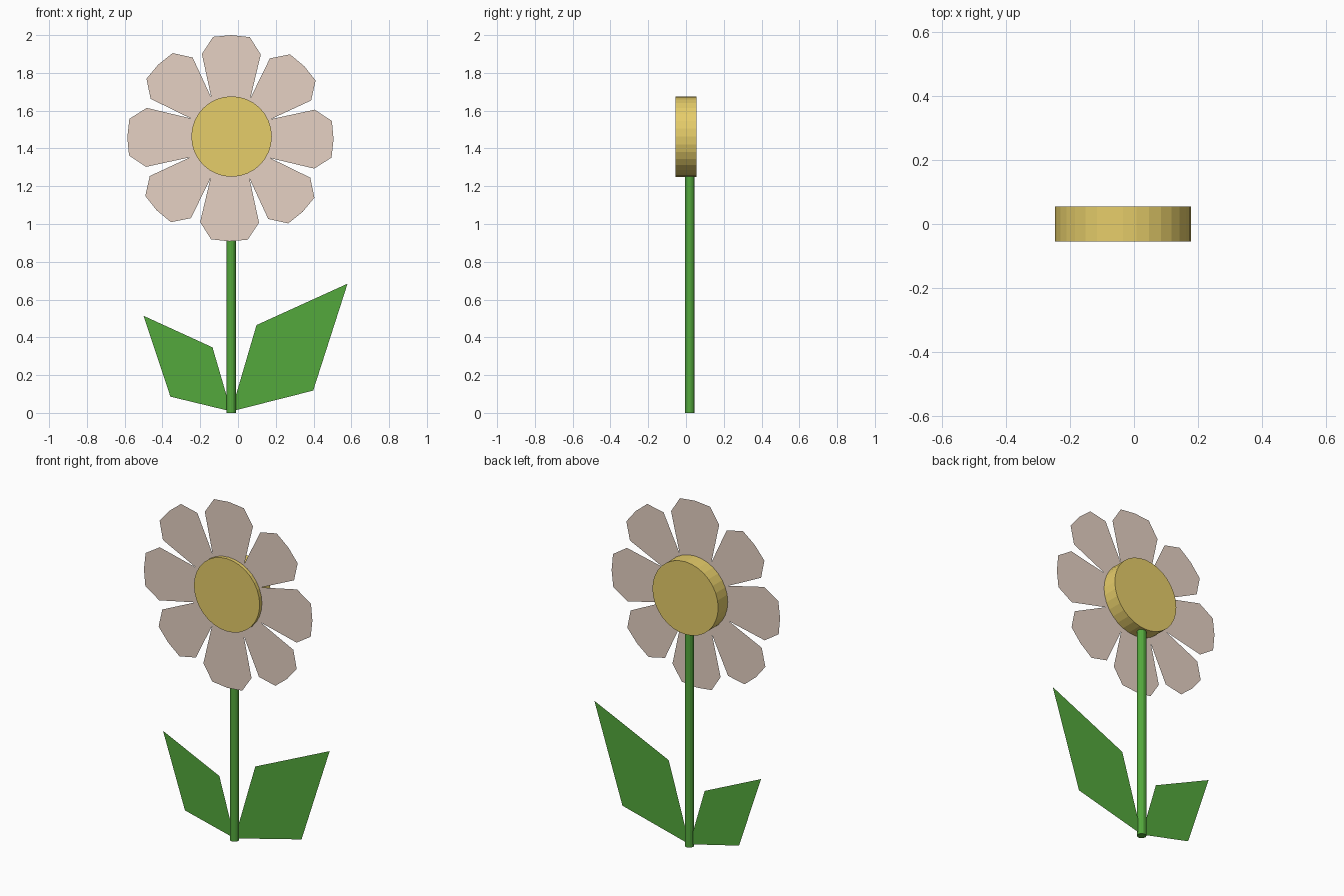
import bpy
import math

if "Cube" in bpy.data.objects:
    bpy.data.objects.remove(bpy.data.objects["Cube"])


def material(name, rgb):
    m = bpy.data.materials.new(name)
    m.diffuse_color = (*rgb, 1.0)
    m.use_nodes = True
    m.node_tree.nodes["Principled BSDF"].inputs["Base Color"].default_value = m.diffuse_color
    return m


PETAL = material("pale_pink", (0.79, 0.64, 0.55))
YELLOW = material("golden_yellow", (0.79, 0.61, 0.144))
GREEN = material("leaf_green", (0.087, 0.392, 0.045))


def flat_shape(name, points, y, mat):
    """Single upright face from (x, z) points, counter-clockwise from the front."""
    mesh = bpy.data.meshes.new(name)
    verts = [(x, y, z) for x, z in points]
    mesh.from_pydata(verts, [], [list(range(len(verts)))])
    mesh.materials.append(mat)
    obj = bpy.data.objects.new(name, mesh)
    bpy.context.collection.objects.link(obj)
    return obj


def cylinder(name, sides, radius, depth, location, mat, rotation=(0, 0, 0)):
    bpy.ops.mesh.primitive_cylinder_add(vertices=sides, radius=radius, depth=depth,
                                        location=location, rotation=rotation)
    obj = bpy.context.object
    obj.name = name
    obj.data.materials.append(mat)
    return obj


STEM_X, STEM_Y = -0.036, 0.02

# Stem, ending inside the flower centre
stem_top = 1.28
cylinder("stem", 16, 0.025, stem_top, (STEM_X, STEM_Y, stem_top / 2), GREEN)

# Flower centre disc facing the front
cylinder("flower_centre", 32, 0.213, 0.11, (-0.034, 0, 1.463), YELLOW,
         (math.pi / 2, 0, 0))

# Eight petals; the diagonal ones have narrower roots
PETAL_X, PETAL_Y, PETAL_Z = -0.04, -0.034, 1.454
ROOTS = [[(0.085, 0.12), (0.098, 0.19)], [(0.045, 0.12), (0.069, 0.20)]]
TIP = [(0.156, 0.445), (0.097, 0.536)]
for i in range(8):
    side = ROOTS[i % 2] + TIP              # (half width, distance from middle)
    outline = side + [(0, 0.546)] + [(-w, r) for w, r in reversed(side)]
    a = math.radians(45 * i + 0.6)         # clockwise from straight up
    points = [(PETAL_X + w * math.cos(a) + r * math.sin(a),
               PETAL_Z - w * math.sin(a) + r * math.cos(a)) for w, r in outline]
    flat_shape(f"petal_{i + 1}", points, PETAL_Y, PETAL)

# Two flat four-cornered leaves growing from the foot of the stem
flat_shape("right_leaf", [(STEM_X, 0.008), (0.398, 0.118), (0.58, 0.684),
                          (0.098, 0.465)], STEM_Y, GREEN)
flat_shape("left_leaf", [(STEM_X, 0.008), (-0.135, 0.347), (-0.50, 0.514),
                         (-0.358, 0.086)], STEM_Y, GREEN)
